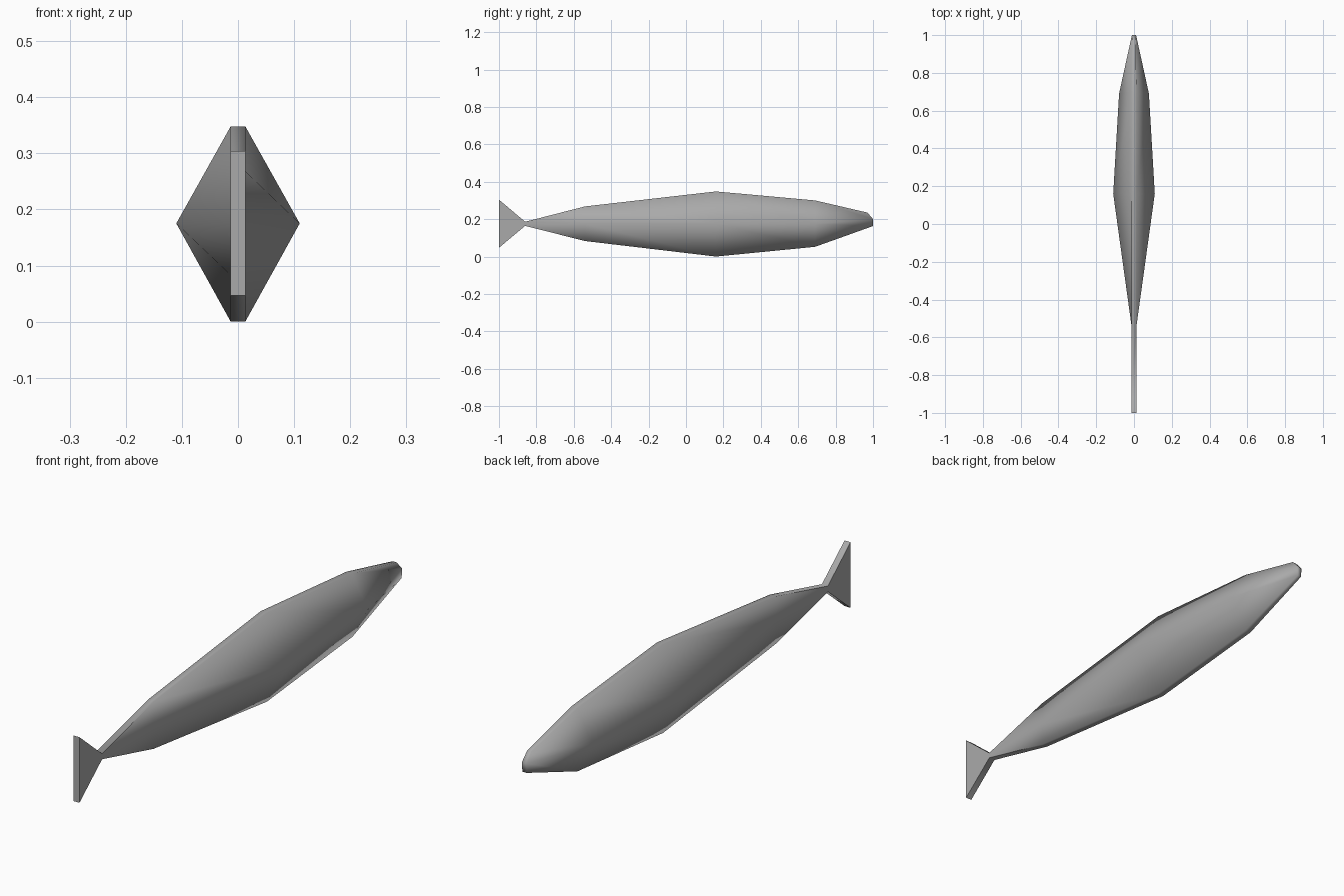
import bpy, bmesh, math

cube = bpy.data.objects.get("Cube")
if cube:
    bpy.data.objects.remove(cube, do_unlink=True)

mat = bpy.data.materials.new("plain_grey")
mat.use_nodes = True
grey = (0.4, 0.4, 0.4, 1)
mat.diffuse_color = grey
mat.node_tree.nodes["Principled BSDF"].inputs["Base Color"].default_value = grey

EDGE = 0.013   # half width of the flat back and belly strips


def ring(bm, y, low, high, half, edge=EDGE, top_y=None):
    """Six-sided cross-section with narrow top and bottom strips."""
    mid = 0.175 if top_y is None else 0.2
    ty = y if top_y is None else top_y
    points = [(edge, ty, high), (half, y, mid), (edge, y, low),
              (-edge, y, low), (-half, y, mid), (-edge, ty, high)]
    return [bm.verts.new(p) for p in points]


# Body and tail fin, from tail to nose
bm = bmesh.new()
rings = [
    ring(bm, -1.0, 0.047, 0.304, EDGE),
    ring(bm, -0.86, 0.164, 0.186, EDGE),
    ring(bm, -0.54, 0.083, 0.268, EDGE),
    ring(bm, 0.16, 0.0, 0.348, 0.11),
    ring(bm, 0.69, 0.052, 0.3, 0.079),
    ring(bm, 1.0, 0.163, 0.235, 0.011, 0.009, 0.97),
]
for a, b in zip(rings, rings[1:]):
    for i in range(6):
        j = (i + 1) % 6
        bm.faces.new((a[i], a[j], b[j], b[i]))
bm.faces.new(rings[0])

# Nose cap: sloping upper face and upright lower face
nose = rings[-1]
bm.faces.new((nose[0], nose[1], nose[4], nose[5]))
bm.faces.new((nose[1], nose[2], nose[3], nose[4]))
bmesh.ops.recalc_face_normals(bm, faces=bm.faces)

mesh = bpy.data.meshes.new("fish_body")
bm.to_mesh(mesh)
bm.free()
mesh.materials.append(mat)
body = bpy.data.objects.new("fish_body", mesh)
bpy.context.collection.objects.link(body)

# Smooth sides with a crisp fin outline
bpy.ops.object.select_all(action='DESELECT')
body.select_set(True)
bpy.context.view_layer.objects.active = body
bpy.ops.object.shade_smooth_by_angle(angle=math.radians(75))
